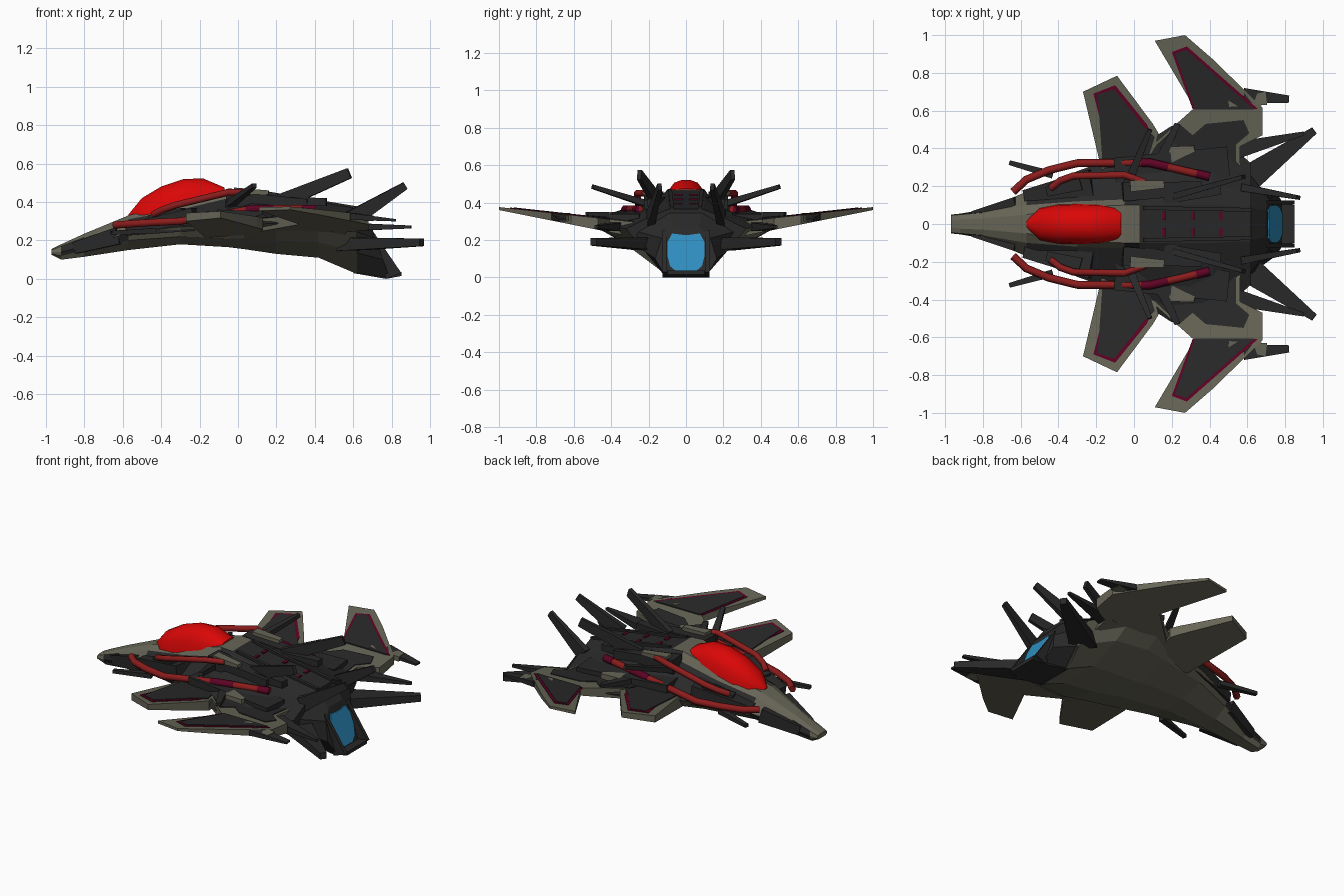
import bpy, bmesh
from mathutils import Vector

cube = bpy.data.objects.get("Cube")
if cube:
    bpy.data.objects.remove(cube)


def material(name, r, g, b):
    m = bpy.data.materials.new(name)
    m.use_nodes = True
    m.diffuse_color = (r, g, b, 1)
    m.node_tree.nodes["Principled BSDF"].inputs["Base Color"].default_value = (r, g, b, 1)
    return m


DARK = material("charcoal", .022, .022, .022)
OLIVE = material("olive grey", .135, .13, .094)
RED = material("canopy red", .7, .002, .002)
PIPE = material("pipe red", .26, .012, .012)
MAROON = material("maroon", .11, .001, .018)
BLUE = material("engine blue", .027, .27, .52)


def finish(name, bm, mats, mirror=True):
    bmesh.ops.recalc_face_normals(bm, faces=bm.faces)
    mesh = bpy.data.meshes.new(name)
    bm.to_mesh(mesh)
    bm.free()
    ob = bpy.data.objects.new(name, mesh)
    bpy.context.collection.objects.link(ob)
    for m in mats:
        mesh.materials.append(m)
    if mirror:
        ob.modifiers.new("Mirror", 'MIRROR').use_axis = (False, True, False)
    return ob


def skin(bm, rings):
    """Bridge closed rings of points and cap both ends."""
    loops = [[bm.verts.new(p) for p in r] for r in rings]
    n = len(loops[0])
    for a, b in zip(loops, loops[1:]):
        for i in range(n):
            bm.faces.new((a[i], a[(i + 1) % n], b[(i + 1) % n], b[i]))
    bm.faces.new(loops[0])
    bm.faces.new(loops[-1])


def both_sides(x, half):
    """Ring at x from half-section points running from bottom to top."""
    pts = half + [(-y, z) for y, z in reversed(half)]
    return [(x, y, z) for y, z in pts]


def slanted(half, offset=0):
    """Ring on the sloping exhaust plane."""
    return [(.79 - .35 * z + offset, y, z) for _, y, z in both_sides(0, half)]


def spar(name, a, b, start, end, mat=DARK):
    """Tapered box from a to b; start and end are (width, height)."""
    a, b = Vector(a), Vector(b)
    side = (b - a).cross(Vector((0, 0, 1))).normalized()
    up = side.cross(b - a).normalized()
    bm = bmesh.new()
    skin(bm, [[p + side * w * i / 2 + up * h * j / 2
               for i, j in ((-1, -1), (1, -1), (1, 1), (-1, 1))]
              for p, (w, h) in ((a, start), (b, end))])
    return finish(name, bm, [mat])


def plate(name, outline, mat, lift=None):
    """Wing slab on the dihedral plane, or a thin painted panel when lifted."""
    top = lambda y: .31 + .11 * (y - .4)
    low = lambda y: .24 + .2 * (y - .4)
    bm = bmesh.new()
    if lift is None:
        rings = [[(x, y, f(y)) for x, y in outline] for f in (low, top)]
    else:
        rings = [[(x, y, top(y) + h) for x, y in outline] for h in (-.001, lift)]
    skin(bm, rings)
    return finish(name, bm, [mat])


def pipe(name, points, radius, mat):
    cu = bpy.data.curves.new(name, 'CURVE')
    cu.dimensions = '3D'
    cu.bevel_depth, cu.bevel_resolution, cu.use_fill_caps = radius, 1, True
    sp = cu.splines.new('POLY')
    sp.points.add(len(points) - 1)
    for p, co in zip(sp.points, points):
        p.co = (*co, 1)
    cu.materials.append(mat)
    ob = bpy.data.objects.new(name, cu)
    bpy.context.collection.objects.link(ob)
    ob.modifiers.new("Mirror", 'MIRROR').use_axis = (False, True, False)


# Hull: keel, chine, edge, shoulder and spine at each station
stations = [
    (-.97, [(.03, .125), (.045, .13), (.05, .14), (.045, .15), (.02, .155)]),
    (-.92, [(.03, .1), (.05, .12), (.055, .14), (.05, .17), (.025, .18)]),
    (-.8, [(.04, .115), (.06, .15), (.075, .17), (.06, .215), (.03, .235)]),
    (-.57, [(.06, .15), (.15, .2), (.17, .24), (.1, .31), (.05, .33)]),
    (-.3, [(.08, .18), (.24, .22), (.28, .27), (.12, .36), (.09, .4)]),
    (-.05, [(.1, .165), (.3, .21), (.37, .28), (.13, .42), (.1, .47)]),
    (.03, [(.1, .155), (.32, .21), (.41, .28), (.14, .42), (.1, .465)]),
    (.2, [(.12, .13), (.36, .2), (.52, .29), (.2, .39), (.1, .43)]),
    (.42, [(.13, .11), (.34, .19), (.5, .29), (.2, .36), (.1, .4)]),
    (.62, [(.12, .025), (.22, .14), (.32, .26), (.18, .33), (.09, .365)]),
]
bm = bmesh.new()
skin(bm, [both_sides(x, h) for x, h in stations])
bmesh.ops.recalc_face_normals(bm, faces=bm.faces)
for f in bm.faces:
    c = f.calc_center_median()
    frame = c.x < .02 and f.normal.z > .3 and abs(c.y) < .115
    if c.x < -.88 or frame or (f.normal.z < -.5 and c.x > -.9):
        f.material_index = 1
finish("hull", bm, [DARK, OLIVE], mirror=False)

# Engine block, glowing exhaust, side cheeks and lower lip
bm = bmesh.new()
skin(bm, [both_sides(.6, [(.12, .033), (.22, .14), (.28, .25), (.09, .365)]),
          slanted([(.11, .003), (.165, .1), (.13, .21), (.07, .27)])])
finish("engine_block", bm, [DARK], mirror=False)
glow = [(.05, .03), (.085, .06), (.1, .12), (.098, .19), (.075, .235), (.02, .228)]
bm = bmesh.new()
skin(bm, [slanted(glow), slanted(glow, .006)])
finish("exhaust_glow", bm, [BLUE], mirror=False)
bm = bmesh.new()
skin(bm, [[(.7, y, .25), (.77, y, 0), (.85, y, .03)] for y in (.102, .125)])
finish("exhaust_cheek", bm, [DARK])
bm = bmesh.new()
skin(bm, [both_sides(x, [(w, z), (w, z + .022)])
          for x, w, z in ((.6, .12, .03), (.77, .115, 0), (.85, .1, .015))])
finish("exhaust_lip", bm, [DARK], mirror=False)

# Canopy: half width, base height and crown height along x
bm = bmesh.new()
rings = []
for x, w, lo, hi in ((-.57, .02, .31, .335), (-.5, .085, .33, .42), (-.4, .105, .34, .48),
                     (-.28, .108, .36, .52), (-.18, .105, .4, .522), (-.07, .085, .43, .475)):
    d = hi - lo
    rings.append(both_sides(x, [(w, lo), (w * .92, lo + d * .5), (w * .6, lo + d * .87), (w * .2, hi)]))
skin(bm, rings)
canopy = finish("canopy", bm, [RED], mirror=False)
bpy.context.view_layer.objects.active = canopy
canopy.select_set(True)
bpy.ops.object.shade_smooth_by_angle(angle=.6)

# Wings and foreplanes with bordered panels
plate("wing_root", [(0, .25), (.1, .42), (.32, .615), (.68, .615), (.68, .47), (.56, .41), (.56, .22)], OLIVE)
plate("wing_tip", [(.11, .97), (.27, 1), (.42, .87), (.68, .615), (.32, .615)], OLIVE)
plate("wing_border", [(.2, .91), (.28, .94), (.655, .61), (.31, .61)], MAROON, .004)
plate("wing_panel", [(.218, .9), (.276, .922), (.638, .605), (.324, .605)], DARK, .007)
plate("wing_camouflage", [(.03, .28), (.12, .42), (.24, .53), (.31, .47), (.38, .53), (.58, .55),
                          (.61, .48), (.54, .42), (.54, .28)], DARK, .005)
plate("foreplane", [(-.27, .7), (-.09, .785), (.1, .53), (.13, .48), (.08, .28), (-.17, .28)], OLIVE)
plate("foreplane_border", [(-.215, .69), (-.1, .735), (.07, .525), (.09, .47), (.05, .4), (-.14, .4)], MAROON, .004)
plate("foreplane_panel", [(-.192, .685), (-.104, .713), (.052, .515), (.11, .46), (.06, .3), (-.165, .3)], DARK, .007)

# Shoulder blocks and cheek pods
spar("shoulder_block", (-.06, .17, .415), (.36, .19, .385), (.1, .09), (.07, .06))
spar("shoulder_cap", (-.02, .2, .455), (.16, .21, .45), (.06, .04), (.04, .02), OLIVE)
spar("wing_shoulder", (-.1, .27, .31), (.5, .33, .31), (.16, .1), (.16, .06))
spar("shoulder_flash", (.16, .36, .325), (.32, .4, .335), (.1, .05), (.03, .03), OLIVE)
spar("cheek_pod", (-.58, .15, .255), (-.22, .22, .31), (.06, .06), (.14, .12))
spar("cheek_plate", (-.46, .17, .31), (-.28, .22, .34), (.05, .04), (.08, .06))
spar("nose_vent", (-.85, .055, .16), (-.62, .115, .225), (.03, .06), (.06, .09))

# Fins, tails and rods
spar("upper_fin", (.22, .15, .40), (.58, .25, .55), (.035, .08), (.022, .055))
spar("upper_fin_base", (.16, .15, .4), (.46, .18, .4), (.09, .06), (.05, .04))
spar("rear_fin", (.59, .19, .31), (.87, .14, .485), (.04, .09), (.022, .04))
spar("tail_fin", (.55, .2, .18), (.955, .495, .19), (.16, .07), (.04, .04))
spar("tail_brace", (.5, .38, .27), (.9, .48, .27), (.1, .05), (.02, .015))
spar("wing_pod", (.58, .68, .325), (.82, .66, .305), (.08, .035), (.04, .012))
spar("wing_pod_base", (.5, .64, .325), (.7, .665, .315), (.04, .04), (.07, .03), OLIVE)
spar("front_blade", (-.43, .26, .25), (-.66, .325, .24), (.04, .03), (.025, .02))
spar("side_blade", (-.04, .2, .39), (.085, .5, .485), (.05, .035), (.025, .022))
spar("wing_blade", (.12, .3, .33), (.23, .53, .34), (.06, .04), (.03, .02))

# Coolant pipes with dark sleeves
pipe("outer_pipe", [(-.64, .17, .28), (-.57, .235, .285), (-.45, .285, .293), (-.3, .322, .3),
                    (.08, .325, .365), (.4, .25, .365)], .021, PIPE)
pipe("outer_pipe_sleeve", [(.04, .325, .358), (.08, .325, .365), (.18, .302, .365)], .023, MAROON)
pipe("outer_pipe_end", [(.33, .267, .365), (.4, .25, .365)], .023, MAROON)
pipe("inner_pipe", [(-.44, .19, .335), (-.39, .23, .36), (-.32, .255, .385), (-.05, .26, .45), (.06, .22, .45)], .019, PIPE)

# Spine ribs and red slots
spar("spine_rail", (.05, .085, .457), (.62, .075, .362), (.02, .03), (.02, .03))
for i, (x, z) in enumerate(((.16, .443), (.31, .418), (.46, .394))):
    spar(f"spine_slot_{i + 1}", (x, .02, z), (x, .065, z), (.018, .008), (.018, .008), MAROON)
